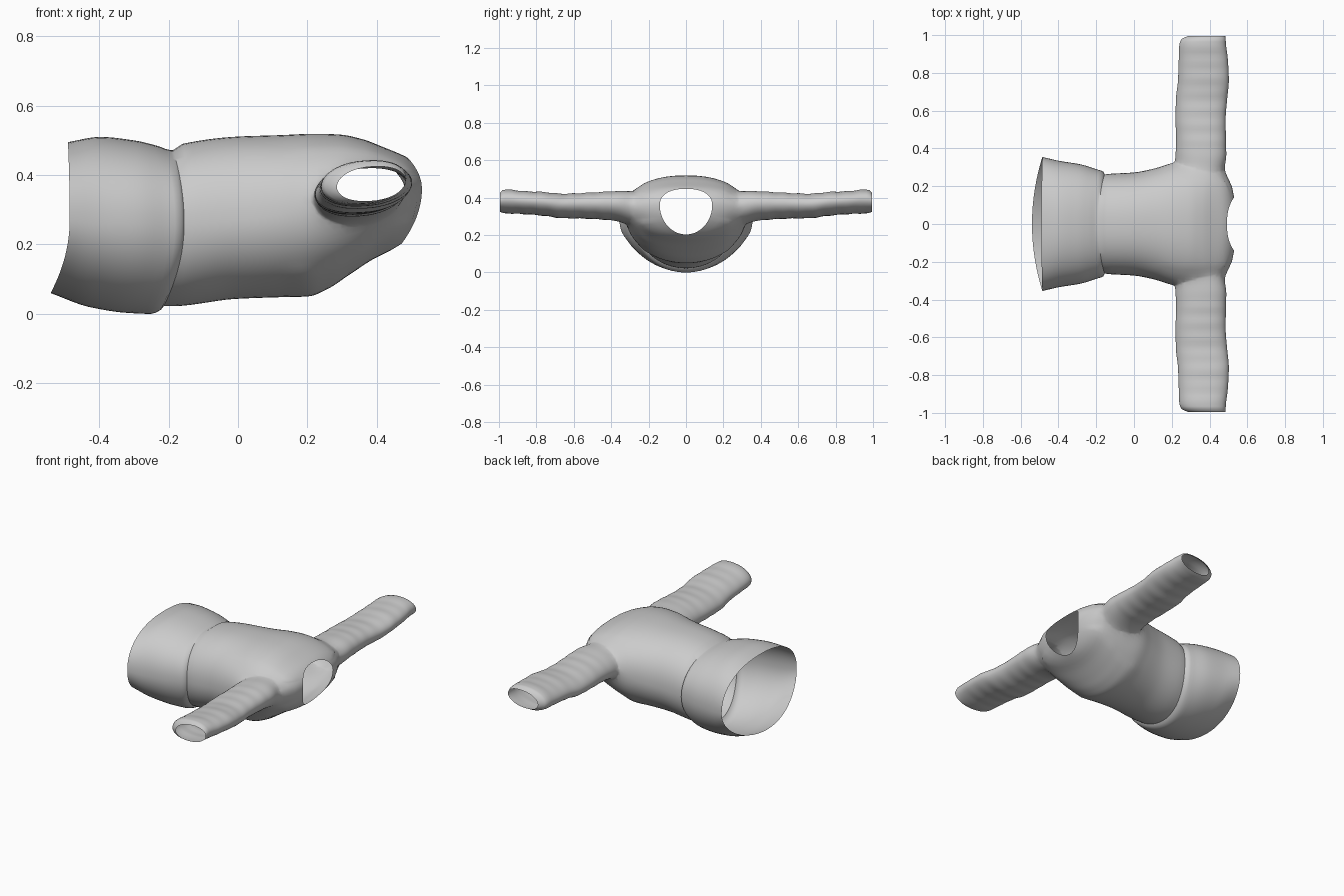
import bpy, bmesh, math

if "Cube" in bpy.data.objects:
    bpy.data.objects.remove(bpy.data.objects["Cube"])


def densify(rows, key, step):
    """Monotone cubic interpolation of section rows along one column."""
    k = [r[key] for r in rows]
    n, m = len(rows), len(rows[0])
    tang = []
    for i in range(n):
        a, b = max(i, 1), min(i, n - 2)
        t = []
        for c in range(m):
            d0 = (rows[a][c] - rows[a - 1][c]) / (k[a] - k[a - 1])
            d1 = (rows[b + 1][c] - rows[b][c]) / (k[b + 1] - k[b])
            t.append(2 * d0 * d1 / (d0 + d1) if d0 * d1 > 0 else 0)
        tang.append(t)
    out = []
    for i in range(n - 1):
        h = k[i + 1] - k[i]
        cnt = max(1, round(h / step))
        for j in range(cnt):
            u = j / cnt
            out.append([(2*u**3 - 3*u*u + 1) * rows[i][c] + (u**3 - 2*u*u + u) * h * tang[i][c]
                        + (3*u*u - 2*u**3) * rows[i + 1][c] + (u**3 - u*u) * h * tang[i + 1][c]
                        for c in range(m)])
    out.append(list(rows[-1]))
    return out


def loft(name, rings):
    """Closed tube through the rings, one n-gon cap at each end."""
    bm = bmesh.new()
    vs = [[bm.verts.new(p) for p in r] for r in rings]
    n = len(vs[0])
    for a, b in zip(vs, vs[1:]):
        for i in range(n):
            bm.faces.new((a[i], a[(i + 1) % n], b[(i + 1) % n], b[i]))
    bm.faces.new(vs[0])
    bm.faces.new(vs[-1])
    bmesh.ops.recalc_face_normals(bm, faces=bm.faces)
    me = bpy.data.meshes.new(name)
    bm.to_mesh(me)
    bm.free()
    ob = bpy.data.objects.new(name, me)
    bpy.context.collection.objects.link(ob)
    return ob


def power(v, e):
    return math.copysign(abs(v) ** e, v)


# Torso sections: side x, side z, half width, bottom x, bottom z, top x, top z
torso_rows = [
    (-.485, .27, .355, -.54, .06, -.49, .495),
    (-.40, .26, .335, -.43, .02, -.40, .51),
    (-.28, .26, .315, -.32, .003, -.30, .50),
    (-.20, .26, .29, -.25, .0, -.225, .482),
    (-.163, .26, .278, -.222, .012, -.195, .472),
    (-.155, .26, .262, -.214, .022, -.187, .472),
    (-.135, .26, .265, -.19, .022, -.16, .49),
    (0, .27, .273, -.01, .043, 0, .511),
    (.12, .285, .297, .12, .048, .12, .515),
    (.20, .30, .325, .20, .05, .22, .519),
    (.28, .32, .33, .255, .07, .29, .517),
    (.38, .335, .325, .32, .112, .36, .503),
    (.45, .345, .305, .39, .158, .42, .48),
    (.495, .35, .265, .44, .183, .462, .463),
    (.518, .355, .20, .46, .195, .482, .454),
    (.53, .36, .14, .472, .203, .492, .447)]
torso_rings = []
for xs, zs, w, xb, zb, xt, zt in densify(torso_rows, 0, .02):
    ring = []
    for i in range(72):
        a = 2 * math.pi * i / 72
        up = math.sin(a) >= 0
        e = 2 / (2.3 if up else 2.0)
        s = abs(math.sin(a)) ** e
        xe, ze = (xt, zt) if up else (xb, zb)
        ring.append((xs + (xe - xs) * s * s, w * power(math.cos(a), e), zs + (ze - zs) * s))
    torso_rings.append(ring)
jacket = loft("jacket_body", torso_rings)

# Sleeve sections: y, min x, max x, min z, max z
sleeve_rows = [
    (.20, .26, .44, .27, .41), (.29, .225, .475, .25, .435),
    (.35, .217, .492, .27, .437), (.45, .223, .487, .283, .43),
    (.55, .22, .485, .288, .425), (.66, .222, .493, .29, .421),
    (.76, .233, .502, .303, .43), (.87, .237, .497, .312, .435),
    (.95, .24, .487, .315, .443), (.98, .252, .485, .318, .441),
    (.995, .285, .483, .325, .425)]
for side in (-1, 1):
    rings = []
    for y, x0, x1, z0, z1 in densify(sleeve_rows, 0, .018):
        rip = .0015 * math.sin(y * 75) if y < .93 else 0
        cx, cz, rx, rz = (x0 + x1) / 2, (z0 + z1) / 2, (x1 - x0) / 2, (z1 - z0) / 2 + rip
        rings.append([(cx + rx * power(math.cos(t), .9), side * y,
                       cz + rz * math.sin(t + .18))
                      for t in (2 * math.pi * i / 48 for i in range(48))])
    sleeve = loft("sleeve_helper", rings)
    mod = jacket.modifiers.new("join_sleeve", 'BOOLEAN')
    mod.operation, mod.solver, mod.object = 'UNION', 'EXACT', sleeve
    bpy.context.view_layer.objects.active = jacket
    bpy.ops.object.modifier_apply(modifier=mod.name)
    bpy.data.objects.remove(sleeve)

# Open the hem, neck and cuffs, then soften the armhole seams
bm = bmesh.new()
bm.from_mesh(jacket.data)
bmesh.ops.delete(bm, geom=[f for f in bm.faces if len(f.verts) > 40], context='FACES')
bmesh.ops.remove_doubles(bm, verts=bm.verts, dist=.001)
bmesh.ops.triangulate(bm, faces=[f for f in bm.faces if len(f.verts) > 4])
arm = [v for v in bm.verts if .23 < abs(v.co.y) < .42 and v.co.x > .14 and not v.is_boundary]
for _ in range(8):
    bmesh.ops.smooth_vert(bm, verts=arm, factor=.5, use_axis_x=True, use_axis_y=True, use_axis_z=True)
bm.to_mesh(jacket.data)
bm.free()

bpy.ops.object.select_all(action='DESELECT')
jacket.select_set(True)
bpy.context.view_layer.objects.active = jacket
bpy.ops.object.shade_smooth_by_angle(angle=math.radians(50))
